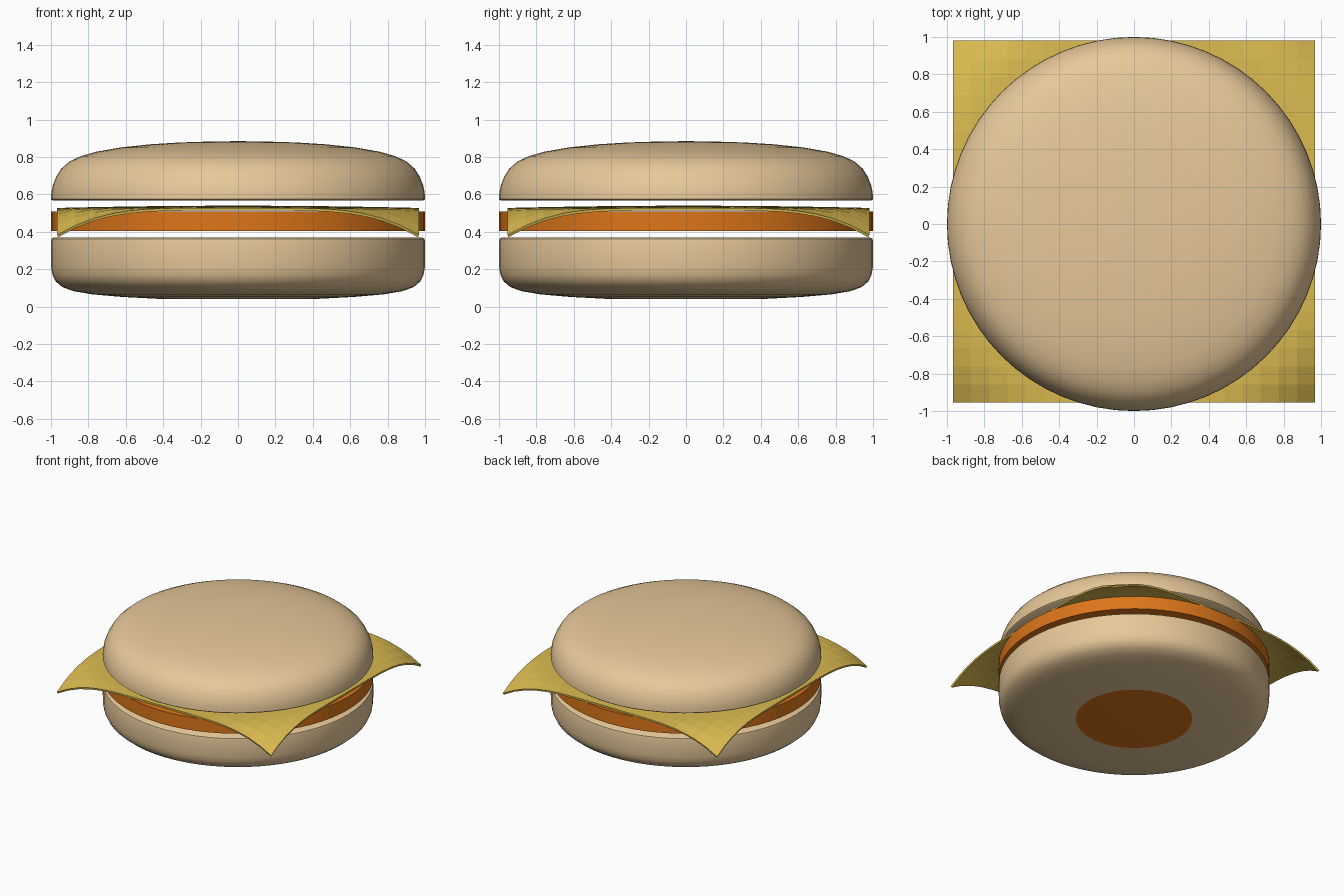
import bpy, bmesh, math

if "Cube" in bpy.data.objects:
    bpy.data.objects.remove(bpy.data.objects["Cube"])

SEG = 64


def material(name, rgb):
    m = bpy.data.materials.new(name)
    m.diffuse_color = (*rgb, 1)
    m.use_nodes = True
    m.node_tree.nodes["Principled BSDF"].inputs["Base Color"].default_value = m.diffuse_color
    return m


BUN = material("bun_tan", (0.80, 0.58, 0.32))
PATTY = material("patty_orange", (0.72, 0.18, 0.01))
CHEESE = material("cheese_yellow", (0.70, 0.49, 0.08))


def finish(name, bm, mat, smooth=True):
    bmesh.ops.recalc_face_normals(bm, faces=bm.faces)
    me = bpy.data.meshes.new(name)
    bm.to_mesh(me)
    bm.free()
    ob = bpy.data.objects.new(name, me)
    bpy.context.collection.objects.link(ob)
    me.materials.append(mat)
    if smooth:
        bpy.ops.object.select_all(action='DESELECT')
        ob.select_set(True)
        bpy.context.view_layer.objects.active = ob
        bpy.ops.object.shade_smooth_by_angle(angle=math.radians(40))
    return ob


def lathe(name, profile, mat):
    """Spin an (r, z) profile about the z axis."""
    bm = bmesh.new()
    vs = [bm.verts.new((r, 0, z)) for r, z in profile]
    es = [bm.edges.new(p) for p in zip(vs, vs[1:])]
    bmesh.ops.spin(bm, geom=vs + es, cent=(0, 0, 0), axis=(0, 0, 1),
                   angle=math.tau, steps=SEG)
    bmesh.ops.remove_doubles(bm, verts=bm.verts, dist=1e-4)
    return finish(name, bm, mat)


# Bottom bun: straight side, rounded under-edge, closed top
lathe("bottom_bun", [
    (0, 0.37), (0.985, 0.37), (0.997, 0.363), (1, 0.35), (1, 0.27), (0.999, 0.21),
    (0.992, 0.17), (0.975, 0.135), (0.94, 0.105), (0.88, 0.083), (0.78, 0.066),
    (0.62, 0.052), (0.43, 0.042)], BUN)

# Brown round patch under the bottom bun
lathe("bottom_patch", [(0.43, 0.042), (0, 0.04)], PATTY)

# Patty: plain disc
lathe("patty", [(0, 0.405), (1, 0.405), (1, 0.51), (0, 0.51)], PATTY)

# Top bun: domed with flat underside
lathe("top_bun", [
    (0, 0.567), (0.99, 0.567), (1, 0.575), (0.998, 0.61), (0.99, 0.65),
    (0.972, 0.695), (0.945, 0.738), (0.90, 0.777), (0.84, 0.805), (0.76, 0.828),
    (0.63, 0.851), (0.47, 0.868), (0.31, 0.878), (0.15, 0.883), (0, 0.885)], BUN)

# Cheese: square sheet draped over the patty, corners drooping
bm = bmesh.new()
bmesh.ops.create_grid(bm, x_segments=20, y_segments=20, size=0.967)
for v in bm.verts:
    r = v.co.xy.length
    v.co.z = 0.54 - 0.013 * min(r, 1) ** 2 - 1.3 * max(r - 1, 0) ** 2.2
    v.co.y += 0.013
cheese = finish("cheese_slice", bm, CHEESE, smooth=False)
solid = cheese.modifiers.new("thickness", 'SOLIDIFY')
solid.thickness = 0.014
solid.offset = -1 if cheese.data.polygons[0].normal.z > 0 else 1
